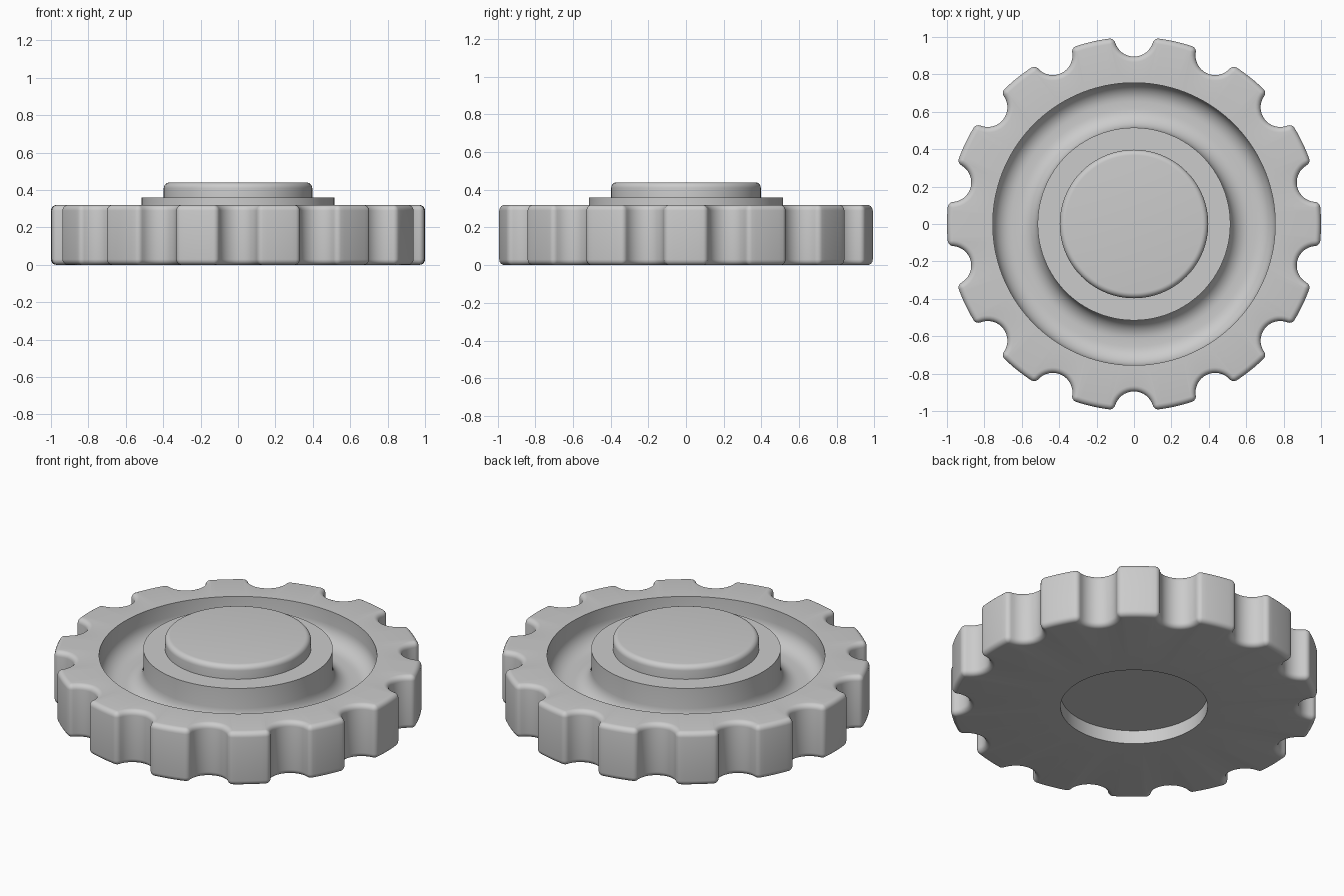
import bpy, bmesh
from math import sin, cos, pi, acos, atan2, hypot, radians

TEETH = 14
HEIGHT = 0.32
NOTCH = 0.105      # notch radius, centred on the rim
ROUND = 0.03       # edge rounding

if "Cube" in bpy.data.objects:
    bpy.data.objects.remove(bpy.data.objects["Cube"], do_unlink=True)

grey = bpy.data.materials.new("light_grey")
grey.use_nodes = True
colour = (0.6, 0.6, 0.6, 1)
grey.diffuse_color = colour
grey.node_tree.nodes["Principled BSDF"].inputs["Base Color"].default_value = colour


def arc(cx, cy, r, a0, a1, n):
    return [(cx + r * cos(a0 + (a1 - a0) * i / n), cy + r * sin(a0 + (a1 - a0) * i / n))
            for i in range(n + 1)]


def outline(inset):
    """Rim outline with rounded notches, moved inwards by inset."""
    rc, reach = 1 - ROUND, NOTCH + ROUND
    turn = acos((1 + rc * rc - reach * reach) / (2 * rc))
    fx, fy = rc * cos(turn), rc * sin(turn)
    to_notch = atan2(-fy, 1 - fx)
    from_notch = atan2(fy, fx - 1)
    half = arc(1, 0, NOTCH + inset, pi, from_notch, 8)
    half += arc(fx, fy, ROUND - inset, to_notch, turn, 5)[1:]
    half += arc(0, 0, 1 - inset, turn, pi / TEETH, 4)[1:]
    sector = [(x, -y) for x, y in half[:0:-1]] + half[:-1]
    points = []
    for k in range(TEETH):
        a = pi / 2 + k * 2 * pi / TEETH
        points += [(x * cos(a) - y * sin(a), x * sin(a) + y * cos(a)) for x, y in sector]
    return points


def loft(name, rings):
    """Join rings of equal point count, given as (points, z), and cap both ends."""
    bm = bmesh.new()
    loops = [[bm.verts.new((x, y, z)) for x, y in pts] for pts, z in rings]
    n = len(loops[0])
    for low, high in zip(loops, loops[1:]):
        for i in range(n):
            j = (i + 1) % n
            bm.faces.new((low[i], low[j], high[j], high[i]))
    bm.faces.new(loops[0][::-1])
    bm.faces.new(loops[-1])
    bmesh.ops.remove_doubles(bm, verts=bm.verts, dist=0.00005)
    bmesh.ops.recalc_face_normals(bm, faces=bm.faces)
    mesh = bpy.data.meshes.new(name)
    bm.to_mesh(mesh)
    bm.free()
    obj = bpy.data.objects.new(name, mesh)
    bpy.context.collection.objects.link(obj)
    mesh.materials.append(grey)
    bpy.ops.object.select_all(action="DESELECT")
    obj.select_set(True)
    bpy.context.view_layer.objects.active = obj
    bpy.ops.object.shade_smooth_by_angle(angle=radians(35))
    return obj


angles = [atan2(y, x) for x, y in outline(0)]


def circles(profile):
    return [([(r * cos(a), r * sin(a)) for a in angles], z) for r, z in profile]


# Notched wheel: underside recess, rounded rim, groove and hub step
steps = [i * pi / 10 for i in range(6)]
rim = [(outline(ROUND * (1 - sin(t))), ROUND * (1 - cos(t))) for t in steps]
rim += [(outline(ROUND * (1 - cos(t))), HEIGHT - ROUND * (1 - sin(t))) for t in steps]
FLOOR, FILLET = 0.14, 0.1
groove = [(0.755, HEIGHT)]
groove += arc(0.755 - FILLET, FLOOR + FILLET, FILLET, 0, -pi / 2, 8)
groove += arc(0.515 + FILLET, FLOOR + FILLET, FILLET, -pi / 2, -pi, 8)
groove += [(0.515, 0.36), (0.38, 0.36)]
loft("notched_wheel", circles([(0.4, 0.08), (0.4, 0)]) + rim + circles(groove))

# Raised centre cap with a rounded top edge
cap = [(0.397, 0.35)] + arc(0.367, 0.41, ROUND, 0, pi / 2, 6)
loft("centre_cap", circles(cap))
